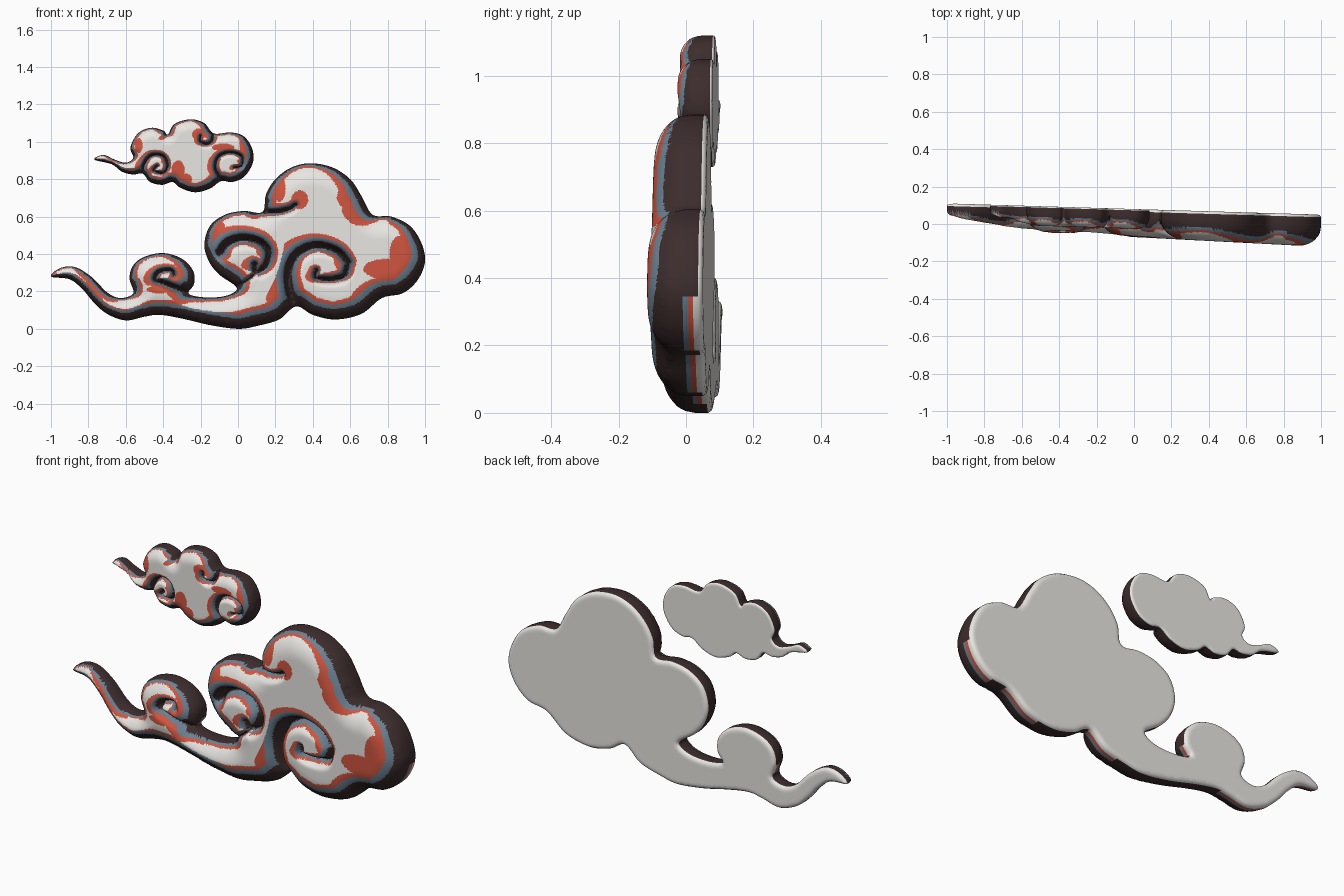
import bpy, bmesh, math
from mathutils import Vector, kdtree
from mathutils.geometry import delaunay_2d_cdt

old = bpy.data.objects.get("Cube")
if old:
    bpy.data.objects.remove(old)


def material(name, rgb):
    mat = bpy.data.materials.new(name)
    mat.use_nodes = True
    mat.diffuse_color = (*rgb, 1)
    mat.node_tree.nodes["Principled BSDF"].inputs["Base Color"].default_value = (*rgb, 1)
    return mat


DARK, BLUE, RED, WHITE = range(4)
palette = [
    material("dark brown", (.047, .026, .026)),
    material("slate blue", (.15, .22, .29)),
    material("coral red", (.62, .09, .05)),
    material("warm white", (.80, .79, .76)),
]


def smooth_path(points, closed, steps):
    """Catmull-Rom curve through the points."""
    pts = [Vector(p) for p in points]
    n = len(pts)
    pick = (lambda i: pts[i % n]) if closed else (lambda i: pts[max(0, min(n - 1, i))])
    out = []
    for i in range(n if closed else n - 1):
        a, b, c, d = (pick(i + k) for k in (-1, 0, 1, 2))
        for s in range(steps):
            t = s / steps
            out.append(b + (c - a) * (t / 2)
                       + (a * 2 - b * 5 + c * 4 - d) * (t * t / 2)
                       + (b * 3 - a - c * 3 + d) * (t ** 3 / 2))
    return out if closed else out + [pts[-1]]


def make_tree(points):
    tree = kdtree.KDTree(len(points))
    for i, p in enumerate(points):
        tree.insert((p.x, p.y, 0), i)
    tree.balance()
    return tree


def dome(t):
    t = max(0, min(1, t))
    return math.sqrt(1 - (1 - t) ** 2)


def band(dist, direction, scale, extra):
    """Colour of a point from its distance and direction to the nearest edge."""
    nx, nz = direction.x, direction.y
    right, low, high = max(0, nx), max(0, -nz), max(0, nz)
    dark = (.021 + .035 * low + .018 * right - .014 * high) * scale
    blue = dark + (.022 + .016 * right - .014 * high + extra) * scale
    red = blue + (.02 + extra + .065 * right * (1 - low)) * (1 - .65 * high ** 2) * scale
    return DARK if dist < dark else BLUE if dist < blue else RED if dist < red else WHITE


def build_cloud(name, outline, grooves, patches, scale, front_line, cell):
    rim = smooth_path(outline, True, 7)
    rim_tree = make_tree(smooth_path(outline, True, 70))
    left = min(p.x for p in rim)

    # carved swirl lines, each fading toward its inner end
    line, strength = [], []
    for width, path in grooves:
        pts = smooth_path(path, False, 60)
        for i, p in enumerate(pts):
            line.append(p)
            strength.append(width * (1 - .45 * i / len(pts)))
    line_tree = make_tree(line)

    def to_rim(p):
        co, _, d = rim_tree.find((p.x, p.y, 0))
        return d, (co.xy - p).normalized()

    def to_line(p):
        co, i, d = line_tree.find((p.x, p.y, 0))
        return d, (co.xy - p).normalized(), strength[i]

    def taper(p, start):
        return min(1, start + (p.x - left) * .8 / scale)

    def in_patch(p):
        return any(((p.x - x) / rx) ** 2 + ((p.y - z) / rz) ** 2 < 1 for x, z, rx, rz in patches)

    # flat fill: rim, two inset rings and an inner grid
    flat = list(rim)
    for off in (.006 * scale, .014 * scale):
        for i, p in enumerate(rim):
            along = (rim[(i + 1) % len(rim)] - rim[i - 1]).normalized()
            q = p + Vector((along.y, -along.x)) * off
            if to_rim(q)[0] > off * .85:
                flat.append(q)
    low = Vector((left, min(p.y for p in rim)))
    cols = int((max(p.x for p in rim) - left) / cell) + 1
    rows = int((max(p.y for p in rim) - low.y) / cell) + 1
    for i in range(cols):
        for j in range(rows):
            q = low + Vector((i + .5 * (j % 2), j)) * cell
            if to_rim(q)[0] > .019 * scale:
                flat.append(q)
    verts, _, tris = delaunay_2d_cdt(flat, [], [list(range(len(rim)))], 1, 1e-5)[:3]

    bm = bmesh.new()
    front, back, soft = {}, {}, []
    for i in sorted({i for t in tris for i in t}):
        p = verts[i]
        d = to_rim(p)[0]
        dg, _, w = to_line(p)
        y_back = .08 - .03 * p.x
        depth = (y_back - front_line(p.x)) * taper(p, .75)
        bulge = dome(d / (.125 * scale))
        carve = .1 + .9 * dome((dg - .008 * scale * w) / (.06 * scale * w))
        y = y_back - depth * (.35 + .65 * bulge * carve)
        front[i] = bm.verts.new((p.x, y, p.y))
        y = y_back - .014 * scale * (1 - dome(d / (.025 * scale)))
        back[i] = bm.verts.new((p.x, y, p.y))
        if d > .018 * scale:
            soft.append(front[i])

    # painted front and plain back
    edges = set()
    for a, b, c in tris:
        mid = (verts[a] + verts[b] + verts[c]) / 3
        d, n = to_rim(mid)
        dg, ng, w = to_line(mid)
        paint = min(band(d, n, scale * taper(mid, .35), 0), band(dg, ng, .7 * scale * w, .014))
        if paint == WHITE and in_patch(mid):
            paint = RED
        bm.faces.new((front[a], front[b], front[c])).material_index = paint
        bm.faces.new((back[c], back[b], back[a])).material_index = WHITE
        edges.update(((a, b), (b, c), (c, a)))

    # side wall in three strips: dark, but striped along the underside
    border = [(a, b) for a, b in edges if (b, a) not in edges]
    rings = [front, {}, {}, back]
    for a, _ in border:
        for k in (1, 2):
            rings[k][a] = bm.verts.new(front[a].co.lerp(back[a].co, k / 3))
    for a, b in border:
        along = (verts[b] - verts[a]).normalized()
        nx, nz = along.y, -along.x
        under = verts[a].y < .4 and nz < -.2 and (nx > .25 or verts[a].x < -.45)
        for k, stripe in enumerate((BLUE, RED, WHITE)):
            near, far = rings[k], rings[k + 1]
            face = bm.faces.new((near[b], near[a], far[a], far[b]))
            face.material_index = stripe if under else DARK
    for _ in range(4):
        bmesh.ops.smooth_vert(bm, verts=soft, factor=.5, use_axis_y=True)
    bmesh.ops.recalc_face_normals(bm, faces=bm.faces)

    mesh = bpy.data.meshes.new(name)
    bm.to_mesh(mesh)
    bm.free()
    for mat in palette:
        mesh.materials.append(mat)
    mesh.shade_smooth()
    mesh.set_sharp_from_angle(angle=math.radians(60))
    obj = bpy.data.objects.new(name, mesh)
    bpy.context.collection.objects.link(obj)


# large cloud with a long curling tail
large_outline = [
    (-1, .28), (-.95, .325), (-.87, .33), (-.78, .275), (-.7, .195), (-.63, .165),
    (-.56, .19), (-.58, .27), (-.56, .34), (-.5, .385), (-.4, .405), (-.3, .375),
    (-.24, .31), (-.235, .24), (-.265, .19), (-.2, .17), (-.1, .17), (-.03, .19),
    (-.01, .225), (-.1, .29), (-.155, .36), (-.18, .45), (-.15, .55), (-.07, .61),
    (.03, .63), (.13, .625), (.15, .72), (.2, .8), (.28, .86), (.38, .885),
    (.5, .865), (.6, .8), (.66, .71), (.72, .61), (.82, .6), (.92, .55),
    (.98, .46), (1, .36), (.96, .26), (.88, .19), (.77, .165), (.66, .08),
    (.52, .05), (.4, .075), (.31, .12), (.22, .05), (.1, .015), (0, 0),
    (-.15, .02), (-.3, .055), (-.42, .075), (-.5, .065), (-.6, .045), (-.7, .08),
    (-.77, .14), (-.83, .21), (-.9, .265)]
large_grooves = [
    # tail curl
    (.65, [(-.26, .19), (-.32, .21), (-.38, .235), (-.44, .26), (-.42, .3), (-.36, .31), (-.34, .285)]),
    # left lobe curl
    (1, [(-.09, .4), (-.05, .45), (.03, .475), (.12, .455), (.165, .4), (.15, .33), (.1, .3), (.09, .34)]),
    (.3, [(-.01, .22), (.04, .25), (.1, .3)]),
    # lower lobe curl
    (1.2, [(.31, .12), (.28, .2), (.275, .3), (.32, .39), (.42, .435), (.53, .41), (.59, .35)]),
    (.65, [(.59, .34), (.57, .28), (.5, .26), (.42, .27), (.42, .31)]),
    # top lobe hook
    (.65, [(.13, .625), (.2, .62), (.27, .635), (.31, .66)]),
]
# red patches: centre x, centre z, half width, half height
large_patches = [(.8, .32, .13, .055), (.87, .4, .06, .1), (.33, .69, .045, .05),
                 (.22, .75, .035, .07), (-.1, .52, .035, .06), (-.42, .21, .07, .02)]
build_cloud("large_cloud", large_outline, large_grooves, large_patches, 1,
            lambda x: -.07 - .052 * x, .007)

# small cloud floating above the tail
small_outline = [
    (-.768, .905), (-.72, .93), (-.66, .905), (-.6, .888), (-.56, .915), (-.575, .97),
    (-.535, 1.045), (-.465, 1.075), (-.4, 1.06), (-.375, 1.04), (-.34, 1.095), (-.255, 1.12),
    (-.18, 1.1), (-.13, 1.045), (-.04, 1.05), (.03, 1.03), (.075, .965), (.08, .89),
    (.035, .815), (-.03, .785), (-.09, .79), (-.15, .75), (-.23, .73), (-.31, .755),
    (-.35, .785), (-.405, .77), (-.47, .785), (-.51, .83), (-.56, .825), (-.62, .84), (-.675, .88)]
small_grooves = [
    (.75, [(-.51, .83), (-.5, .88), (-.46, .925), (-.4, .92), (-.375, .87), (-.4, .83), (-.45, .845), (-.43, .87)]),
    (.8, [(-.13, 1.045), (-.14, 1), (-.17, .985), (-.2, 1), (-.2, 1.03)]),
    (.75, [(-.09, .79), (-.12, .86), (-.1, .92), (-.04, .94), (.02, .92), (.02, .87), (-.02, .86)]),
]
small_patches = [(-.32, .85, .035, .05), (-.28, .8, .035, .03), (-.21, 1.04, .035, .03),
                 (-.08, .97, .06, .02), (-.53, .98, .02, .04)]
build_cloud("small_cloud", small_outline, small_grooves, small_patches, .5,
            lambda x: -.025 - .03 * x, .005)
